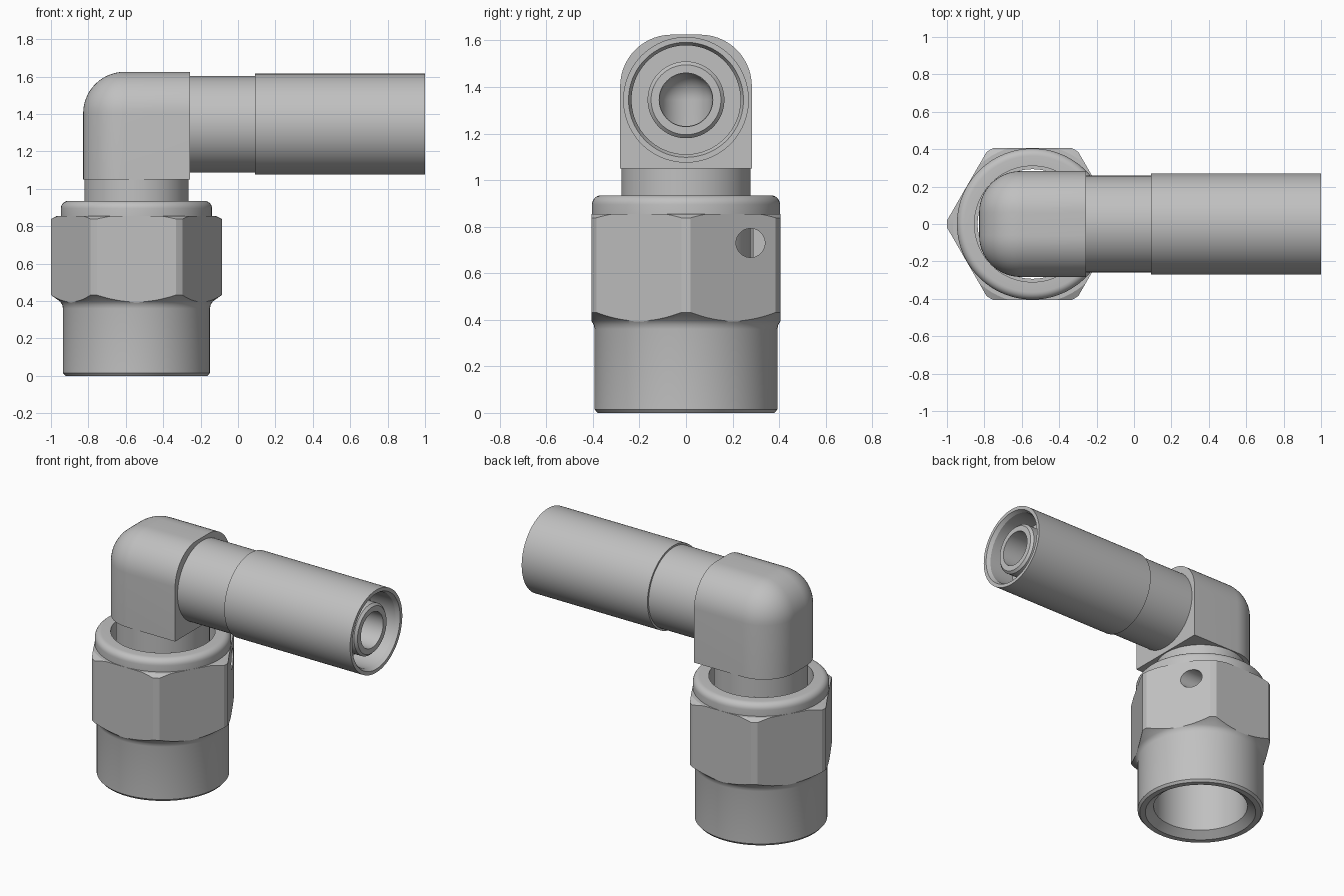
import bpy, bmesh
from math import pi, cos, sin, radians
from mathutils import Matrix, Vector

cube = bpy.data.objects.get("Cube")
if cube:
    bpy.data.objects.remove(cube, do_unlink=True)

AXIS_X = -0.543     # vertical axis of nut and neck
PIPE_Z = 1.345      # height of the horizontal pipe axis
BORE = 0.115

steel = bpy.data.materials.new("grey steel")
steel.use_nodes = True
grey = (0.53, 0.53, 0.53, 1)
steel.diffuse_color = grey
steel.node_tree.nodes["Principled BSDF"].inputs["Base Color"].default_value = grey


def add_object(name, bm):
    bmesh.ops.recalc_face_normals(bm, faces=bm.faces[:])
    mesh = bpy.data.meshes.new(name)
    bm.to_mesh(mesh)
    bm.free()
    mesh.materials.append(steel)
    obj = bpy.data.objects.new(name, mesh)
    bpy.context.collection.objects.link(obj)
    return obj


def arc(r, z, size, start, end, steps=6):
    """Profile points on an arc about (r, z)."""
    angles = [radians(start + (end - start) * i / steps) for i in range(steps + 1)]
    return [(r + size * cos(a), z + size * sin(a)) for a in angles]


def lathe(name, profile, place, sides=96):
    """Spin a closed (radius, height) profile about its local z axis."""
    bm = bmesh.new()
    verts = [bm.verts.new((r, 0, z)) for r, z in profile]
    edges = [bm.edges.new((a, b)) for a, b in zip(verts, verts[1:] + verts[:1])]
    bmesh.ops.spin(bm, geom=verts + edges, cent=(0, 0, 0), axis=(0, 0, 1),
                   angle=2 * pi, steps=sides, use_merge=True)
    bmesh.ops.remove_doubles(bm, verts=bm.verts[:], dist=1e-5)
    bm.transform(place)
    return add_object(name, bm)


def cylinder(name, radius, length, place, sides=64):
    bm = bmesh.new()
    bmesh.ops.create_cone(bm, cap_ends=True, segments=sides, radius1=radius,
                          radius2=radius, depth=length, matrix=place)
    return add_object(name, bm)


def combine(obj, cutter, operation):
    bpy.context.view_layer.objects.active = obj
    mod = obj.modifiers.new("cut", 'BOOLEAN')
    mod.operation, mod.object, mod.solver = operation, cutter, 'EXACT'
    bpy.ops.object.modifier_apply(modifier=mod.name)
    bpy.data.objects.remove(cutter, do_unlink=True)


def smooth(obj):
    bpy.ops.object.select_all(action='DESELECT')
    obj.select_set(True)
    bpy.context.view_layer.objects.active = obj
    bpy.ops.object.shade_smooth_by_angle(angle=radians(25))


upright = Matrix.Translation((AXIS_X, 0, 0))
sideways = Matrix.Translation((0, 0, PIPE_Z)) @ Matrix.Rotation(pi / 2, 4, 'Y')

# Nut: turned body, trimmed to a hexagon, with a side hole
nut_profile = [(0.345, 0), (0.38, 0), (0.393, 0.015), (0.393, 0.36), (0.397, 0.38),
               (0.408, 0.397), (0.457, 0.432), (0.457, 0.838), (0.425, 0.855),
               (0.404, 0.855)]
nut_profile += arc(0.364, 0.895, 0.04, 0, 90)
nut_profile += [(0.31, 0.935), (0.31, 0.8), (0.293, 0.8), (0.293, 0.04)]
nut = lathe("hex_nut", nut_profile, upright)
hex_size = 0.405 / cos(pi / 6)
prism = cylinder("hex_trim", hex_size, 3, upright @ Matrix.Rotation(pi / 6, 4, 'Z'), 6)
# Turn the prism so that two flats face front and back
corner = max(prism.data.vertices, key=lambda v: v.co.x).co
if abs(corner.y) > 0.01:
    prism.data.transform(upright @ Matrix.Rotation(pi / 6, 4, 'Z') @ upright.inverted())
combine(nut, prism, 'INTERSECT')
hole = cylinder("hole_cutter", 0.062, 0.6,
                Matrix.Translation((AXIS_X + 0.35, 0.277, 0.73)) @ Matrix.Rotation(pi / 2, 4, 'Y'))
combine(nut, hole, 'DIFFERENCE')
smooth(nut)

# Neck between nut and elbow
smooth(lathe("neck", [(BORE, 0.5), (0.278, 0.5), (0.278, 1.05), (BORE, 1.05)], upright))

# Elbow: block with its outer edges rounded
low, high = Vector((-0.828, -0.283, 1.05)), Vector((-0.257, 0.283, 1.625))
bm = bmesh.new()
bmesh.ops.create_cube(bm, size=1)
for v in bm.verts:
    v.co = Vector(low[i] if v.co[i] < 0 else high[i] for i in range(3))


def is_outer(edge):
    a, b = edge.verts[0].co, edge.verts[1].co
    mid, run = (a + b) / 2, b - a
    on_top, on_back = mid.z > 1.6, mid.x < -0.8
    if abs(run.y) > 0.1:
        return on_top and on_back
    return on_top if abs(run.x) > 0.1 else on_back


bmesh.ops.bevel(bm, geom=[e for e in bm.edges if is_outer(e)], offset=0.222,
                offset_type='OFFSET', segments=14, profile=0.5, affect='EDGES')
elbow = add_object("elbow", bm)

# Bore through the elbow: a round-topped shaft meeting a level one
shaft = lathe("shaft_cutter", [(0, 0.9), (BORE, 0.9)] + arc(0, PIPE_Z, BORE, 0, 90, 12), upright, 64)
combine(elbow, shaft, 'DIFFERENCE')
level = cylinder("level_cutter", BORE - 0.002, 0.5,
                 Matrix.Translation((AXIS_X + 0.25, 0, PIPE_Z)) @ Matrix.Rotation(pi / 2, 4, 'Y'))
combine(elbow, level, 'DIFFERENCE')
smooth(elbow)

# Pipe: stepped sleeve with an inner tube inside its open end
pipe_profile = [(BORE, -0.257), (0.258, -0.257), (0.258, 0.09), (0.27, 0.09), (0.27, 1),
                (0.247, 1), (0.234, 0.975), (0.234, 0.8), (0.165, 0.8), (0.165, 0.955),
                (0.15, 0.97), (BORE, 0.97)]
smooth(lathe("pipe", pipe_profile, sideways))
